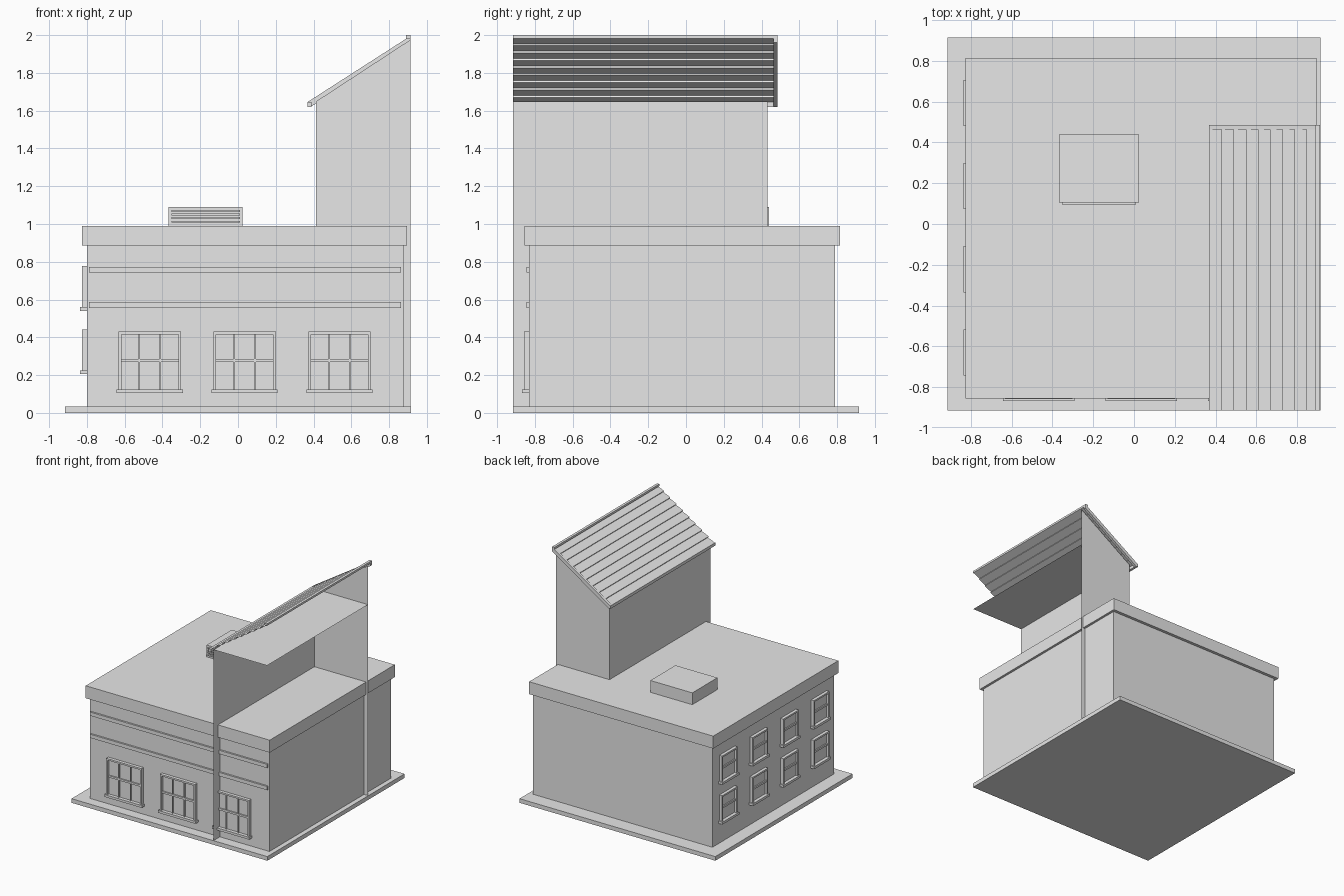
import bpy, bmesh, math
from mathutils import Matrix, Vector

old = bpy.data.objects.get("Cube")
if old:
    bpy.data.objects.remove(old, do_unlink=True)

grey = bpy.data.materials.new("plain_grey")
grey.use_nodes = True
grey.diffuse_color = (0.8, 0.8, 0.8, 1)
grey.node_tree.nodes["Principled BSDF"].inputs["Base Color"].default_value = (0.8, 0.8, 0.8, 1)


def finish(name, bm):
    mesh = bpy.data.meshes.new(name)
    bm.to_mesh(mesh)
    bm.free()
    mesh.materials.append(grey)
    obj = bpy.data.objects.new(name, mesh)
    bpy.context.collection.objects.link(obj)
    return obj


def add_box(bm, xs, ys, zs):
    spans = (xs, ys, zs)
    centre = Vector([(a + b) / 2 for a, b in spans])
    size = Matrix.Diagonal([b - a for a, b in spans] + [1])
    bmesh.ops.create_cube(bm, size=1, matrix=Matrix.Translation(centre) @ size)


def box(name, xs, ys, zs):
    bm = bmesh.new()
    add_box(bm, xs, ys, zs)
    return finish(name, bm)


def sheet(name, corners):
    bm = bmesh.new()
    bm.faces.new([bm.verts.new(c) for c in corners])
    return finish(name, bm)


def extrude_y(name, profile, y0, y1, closed):
    """Sweep an (x, z) profile along y, as a solid or an open sheet."""
    bm = bmesh.new()
    near = [bm.verts.new((x, y0, z)) for x, z in profile]
    far = [bm.verts.new((x, y1, z)) for x, z in profile]
    n = len(profile)
    for i in range(n if closed else n - 1):
        j = (i + 1) % n
        bm.faces.new((near[i], near[j], far[j], far[i]))
    if closed:
        bm.faces.new(near)
        bm.faces.new(far[::-1])
        bmesh.ops.recalc_face_normals(bm, faces=bm.faces)
    return finish(name, bm)


def window(name, half, height, depth, columns, rows, sill):
    """Window facing -y with its sill's underside at the origin."""
    bm = bmesh.new()
    z0, trim, bar = 0.02, 0.014, 0.008
    top = z0 + height
    add_box(bm, (-half - sill, half + sill), (-depth - 0.01, 0), (0, z0))
    for s in (-1, 1):
        add_box(bm, sorted((s * half, s * (half - trim))), (-depth, 0), (z0, top))
    add_box(bm, (-half + trim, half - trim), (-depth, 0), (top - trim, top))
    # glass and glazing bars
    add_box(bm, (-half + trim, half - trim), (-0.008, 0), (z0, top - trim))
    for i in range(1, columns):
        x = -half + 2 * half * i / columns
        add_box(bm, (x - bar / 2, x + bar / 2), (-depth * 0.7, 0), (z0, top - trim))
    for i in range(1, rows):
        z = z0 + height * i / rows
        add_box(bm, (-half + trim, half - trim), (-depth * 0.7, 0), (z - bar, z + bar))
    return finish(name, bm)


# Main building
box("base_slab", (-0.915, 0.915), (-0.915, 0.915), (0, 0.035))
box("main_block", (-0.80, 0.875), (-0.83, 0.79), (0.035, 0.89))
box("cornice", (-0.825, 0.895), (-0.855, 0.815), (0.885, 0.99))
for label, z in (("lower", 0.555), ("upper", 0.742)):
    box(label + "_band", (-0.79, 0.863), (-0.845, -0.825), (z, z + 0.031))

# Front windows
for i in range(3):
    w = window(f"front_window_{i + 1}", 0.165, 0.305, 0.027, 3, 2, 0.01)
    w.location = (-0.467 + 0.502 * i, -0.83, 0.105)

# Side windows in two storeys
for row, z in enumerate((0.205, 0.54)):
    for i in range(4):
        w = window(f"side_window_{row + 1}_{i + 1}", 0.103, 0.217, 0.026, 1, 2, 0.01)
        w.rotation_euler.z = -math.pi / 2
        w.location = (-0.80, -0.63 + 0.408 * i, z)

# Rooftop vent with slats
box("roof_vent", (-0.367, 0.025), (0.105, 0.44), (0.98, 1.09))
for i in range(4):
    z = 1.007 + 0.019 * i
    box(f"vent_slat_{i + 1}", (-0.352, 0.01), (0.095, 0.11), (z, z + 0.01))

# Open upper structure made of thin walls
L, R, F, B, E, T = 0.412, 0.912, -0.915, 0.432, 1.648, 1.975
sheet("tower_side_wall", [(L, F, 0.03), (L, F, E), (L, B, E), (L, B, 0.03)])
sheet("tower_back_wall", [(L, B, 0.03), (L, B, E), (R, B, E), (R, B, 0.03)])
sheet("tower_ceiling", [(L, F, E), (R, F, E), (R, B, E), (L, B, E)])
sheet("tower_gable", [(L, B, E), (R, B, T), (R, B, E)])

# Lapped roof boards
low, high = Vector((0.375, 1.632)), Vector((0.912, 1.983))
lift = Vector((-0.006, 0.01))
boards = 9
profile = []
for i in range(boards):
    a = low.lerp(high, i / boards)
    profile += [a, a + lift, low.lerp(high, (i + 1) / boards)]
extrude_y("roof_boards", profile, F, 0.465, False)

# Roof edge trim
extrude_y("verge_board", [(0.367, 1.62), (0.385, 1.62), (0.912, 1.962),
                          (0.912, 1.995), (0.367, 1.645)], 0.463, 0.485, True)
box("eave_trim", (0.367, 0.388), (F, 0.475), (1.62, 1.645))
box("ridge_trim", (0.89, 0.912), (F, 0.485), (1.983, 2.0))
